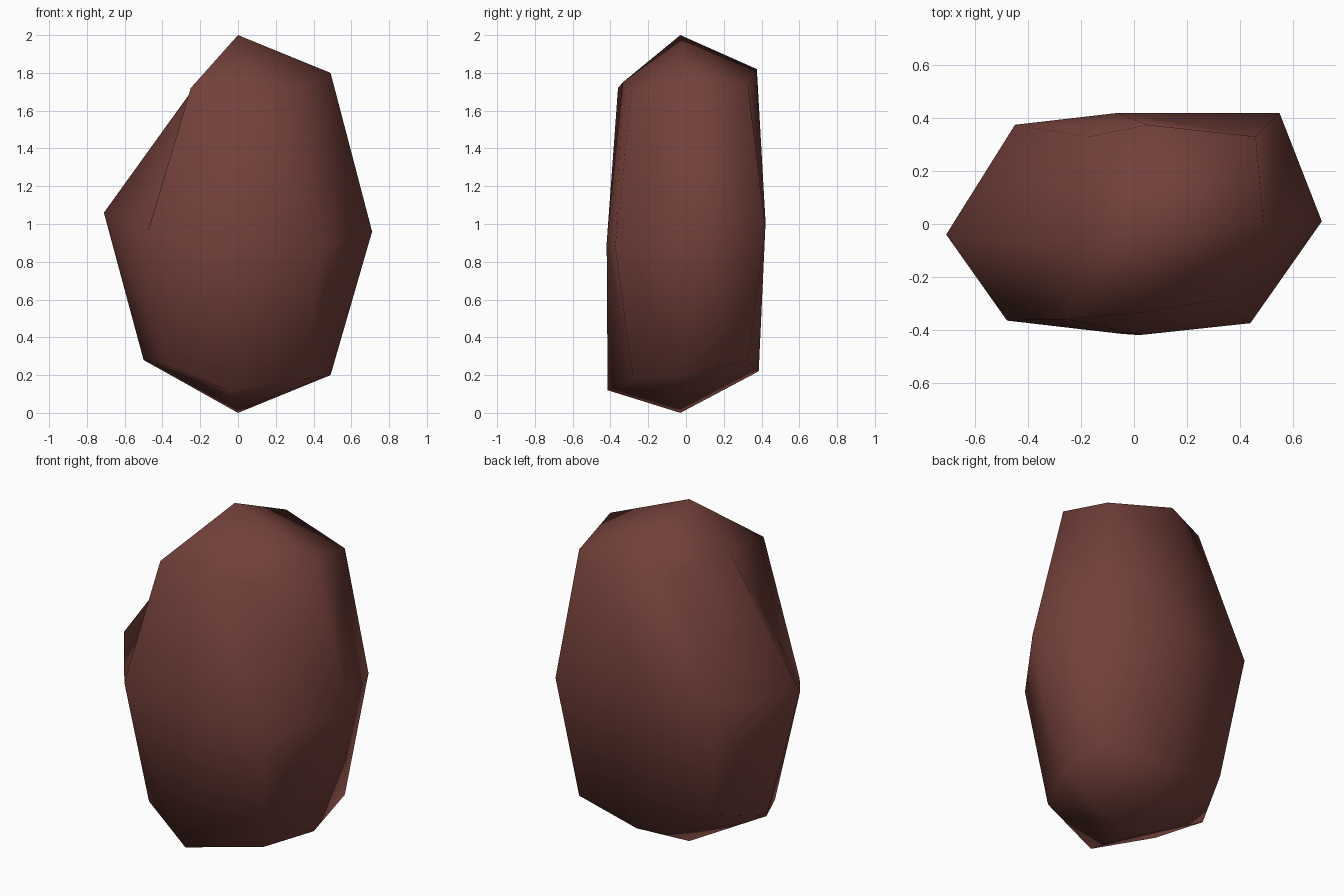
import bpy
import bmesh
from mathutils import Vector

if "Cube" in bpy.data.objects:
    bpy.data.objects.remove(bpy.data.objects["Cube"])

# One flat colour: reddish brown stone
stone = bpy.data.materials.new("brown_stone")
stone.diffuse_color = (0.175, 0.052, 0.043, 1.0)
stone.use_nodes = True
stone.node_tree.nodes["Principled BSDF"].inputs["Base Color"].default_value = stone.diffuse_color

# Half sizes of the boulder at side centres, edge middles and corners
HALF_SIZES = [Vector((0.71, 0.42, 1.0)), Vector((0.49, 0.375, 0.8)), Vector((0.42, 0.30, 0.73))]

# Chips and bulges: direction -> shift from the regular shape
SHIFTS = {
    # upper ring
    (-1, 0, 1): (0.27, -0.08, -0.06),
    (-1, 1, 1): (0.25, 0.03, 0.02),
    (-1, -1, 1): (0.17, -0.06, -0.01),
    (1, -1, 1): (-0.12, 0.01, -0.03),
    (1, 1, 1): (0.04, 0.03, -0.01),
    (0, -1, 1): (0.03, 0.04, -0.05),
    (0, 1, 1): (0.05, 0.0, 0.02),
    # middle ring
    (1, 1, 0): (0.06, 0.045, -0.02),
    (1, -1, 0): (-0.05, 0.0, -0.12),
    (-1, 1, 0): (0.04, 0.0, 0.07),
    (-1, -1, 0): (0.01, 0.01, -0.05),
    (1, 0, 0): (0.0, 0.01, -0.04),
    (-1, 0, 0): (0.0, -0.04, 0.06),
    (0, -1, 0): (0.02, 0.0, -0.1),
    (0, 1, 0): (-0.06, 0.0, 0.03),
    # lower ring
    (-1, 0, -1): (-0.01, -0.03, 0.08),
    (0, 1, -1): (0.05, 0.01, 0.02),
    (0, -1, -1): (-0.05, -0.04, -0.08),
    (1, -1, -1): (-0.06, 0.02, -0.09),
    (1, 1, -1): (0.04, 0.03, 0.01),
    (-1, -1, -1): (0.04, 0.02, -0.02),
    (-1, 1, -1): (0.06, -0.02, 0.1),
}


def place(direction):
    """Rounded block position for a sign direction, plus its chip."""
    half = HALF_SIZES[sum(abs(s) for s in direction) - 1]
    co = Vector([s * h for s, h in zip(direction, half)])
    co += Vector(SHIFTS.get(direction, (0, 0, 0)))
    if direction[:2] == (0, 0):  # the two tips lean forwards slightly
        co.y -= 0.03
    co.z += 1.0
    return co


# Boulder: a cube cut once each way, rounded and chipped
bm = bmesh.new()
bmesh.ops.create_cube(bm, size=2)
bmesh.ops.subdivide_edges(bm, edges=bm.edges[:], cuts=1, use_grid_fill=True)
for v in bm.verts:
    v.co = place(tuple(round(c) for c in v.co))
bmesh.ops.recalc_face_normals(bm, faces=bm.faces[:])

mesh = bpy.data.meshes.new("boulder")
bm.to_mesh(mesh)
bm.free()
mesh.materials.append(stone)
boulder = bpy.data.objects.new("boulder", mesh)
bpy.context.collection.objects.link(boulder)

# Soft shading over the facets
for p in mesh.polygons:
    p.use_smooth = True
